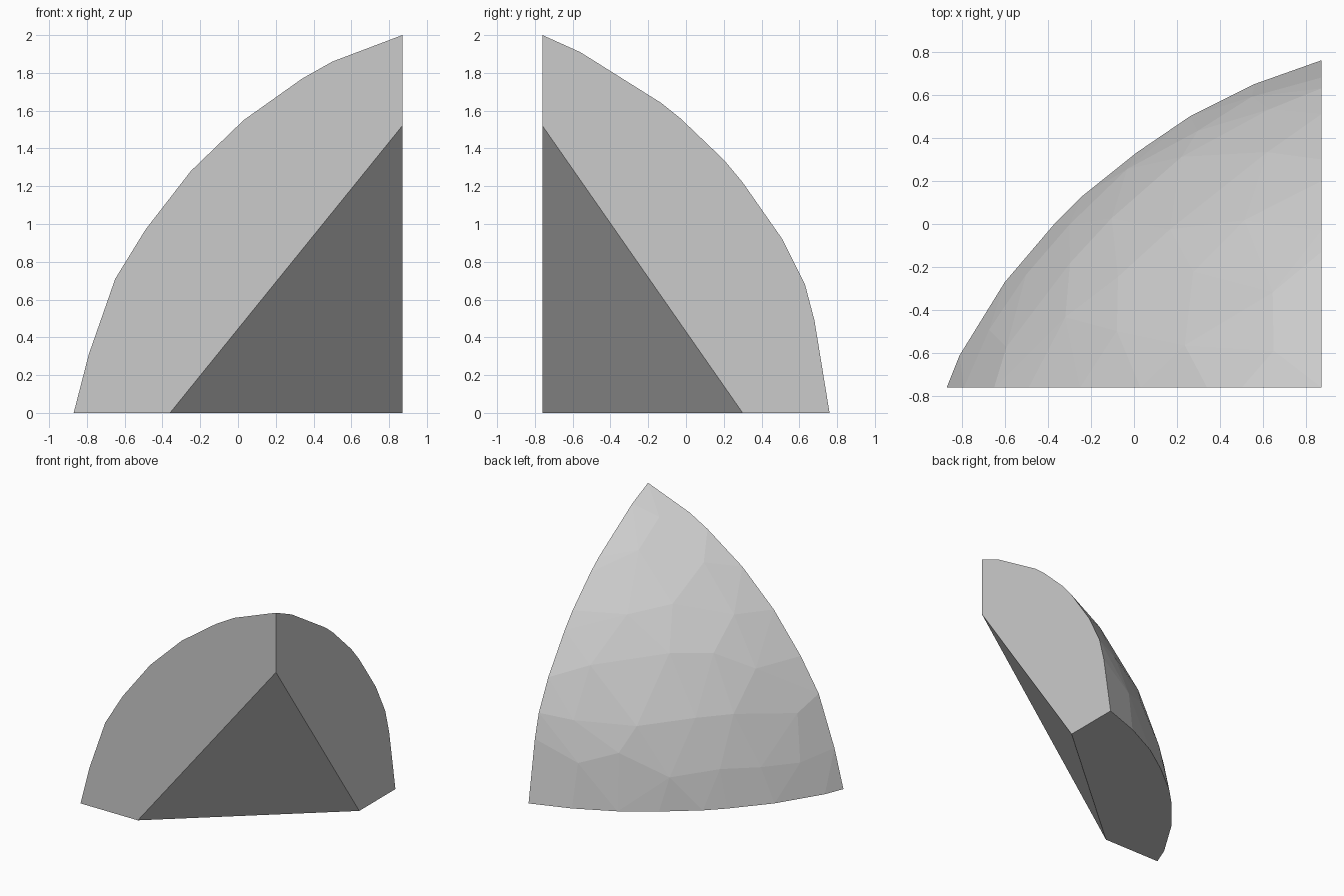
import bpy, bmesh, random
from mathutils import Vector

if "Cube" in bpy.data.objects:
    bpy.data.objects.remove(bpy.data.objects["Cube"])

random.seed(4)
X, Y = 0.87, -0.76                     # the two upright flat sides; the base is z = 0
corner = Vector((X, Y, 0))
centre = Vector((1.63, -1.70, -0.29))  # centre of the rounded outer skin

# Rim polylines where the outer skin meets the three flat sides
front = [(-0.87, 0), (-0.79, 0.31), (-0.65, 0.71), (-0.49, 0.97), (-0.25, 1.28),
         (0.03, 1.55), (0.34, 1.77), (0.50, 1.86), (0.87, 2)]
side = [(-0.56, 1.91), (-0.13, 1.64), (-0.03, 1.56), (0.20, 1.34), (0.30, 1.22),
        (0.51, 0.92), (0.63, 0.68), (0.68, 0.49), (0.75, 0)]
base = [(-0.81, -0.61), (-0.60, -0.27), (-0.37, 0), (-0.24, 0.13), (0.01, 0.33),
        (0.26, 0.50), (0.56, 0.65), (0.87, 0.76)]
rim = ([Vector((x, Y, z)) for x, z in front] + [Vector((X, y, z)) for y, z in side]
       + [Vector((x, y, 0)) for x, y in base])


def skin_radius(p):
    """Skin radius at p, blended from the nearby rim points."""
    weights = [1 / ((p - r).length_squared + 0.05) for r in rim]
    return sum(w * (r - centre).length for w, r in zip(weights, rim)) / sum(weights)


def skin_point(direction):
    """Where a ray from the corner meets the rounded skin."""
    d, p, o = direction.normalized(), corner + direction * 0.6, corner - centre
    for _ in range(3):
        b = o.dot(d)
        t = -b + (b * b - o.length_squared + skin_radius(p) ** 2) ** 0.5
        p = corner + d * t
    return p


# Irregular interior points of the faceted skin
a, b, c = Vector((-1.74, 0, 0)), Vector((0, 1.52, 0)), Vector((0, 0, 2))
n, inner = 8, []
for i in range(1, n):
    for j in range(1, n - i):
        u, v, w = (k + random.uniform(-0.35, 0.35) for k in (i, j, n - i - j))
        inner.append(skin_point((a * u + b * v + c * w) / (u + v + w)))

# Slanted cut that removes the inner corner
cut = [Vector((-0.36, Y, 0)), Vector((X, 0.30, 0)), Vector((X, Y, 1.52))]

bm = bmesh.new()
for p in rim + inner + cut:
    bm.verts.new(p)
hull = bmesh.ops.convex_hull(bm, input=bm.verts[:])
bmesh.ops.delete(bm, geom=[v for v in bm.verts if not v.link_faces], context='VERTS')
bmesh.ops.dissolve_limit(bm, angle_limit=0.01, verts=bm.verts[:], edges=bm.edges[:])
bmesh.ops.recalc_face_normals(bm, faces=bm.faces[:])

mesh = bpy.data.meshes.new("rock_shell")
bm.to_mesh(mesh)
bm.free()
grey = bpy.data.materials.new("light_grey")
grey.diffuse_color = (0.6, 0.6, 0.6, 1)
grey.use_nodes = True
grey.node_tree.nodes["Principled BSDF"].inputs["Base Color"].default_value = grey.diffuse_color
mesh.materials.append(grey)
bpy.context.collection.objects.link(bpy.data.objects.new("rock_shell", mesh))
